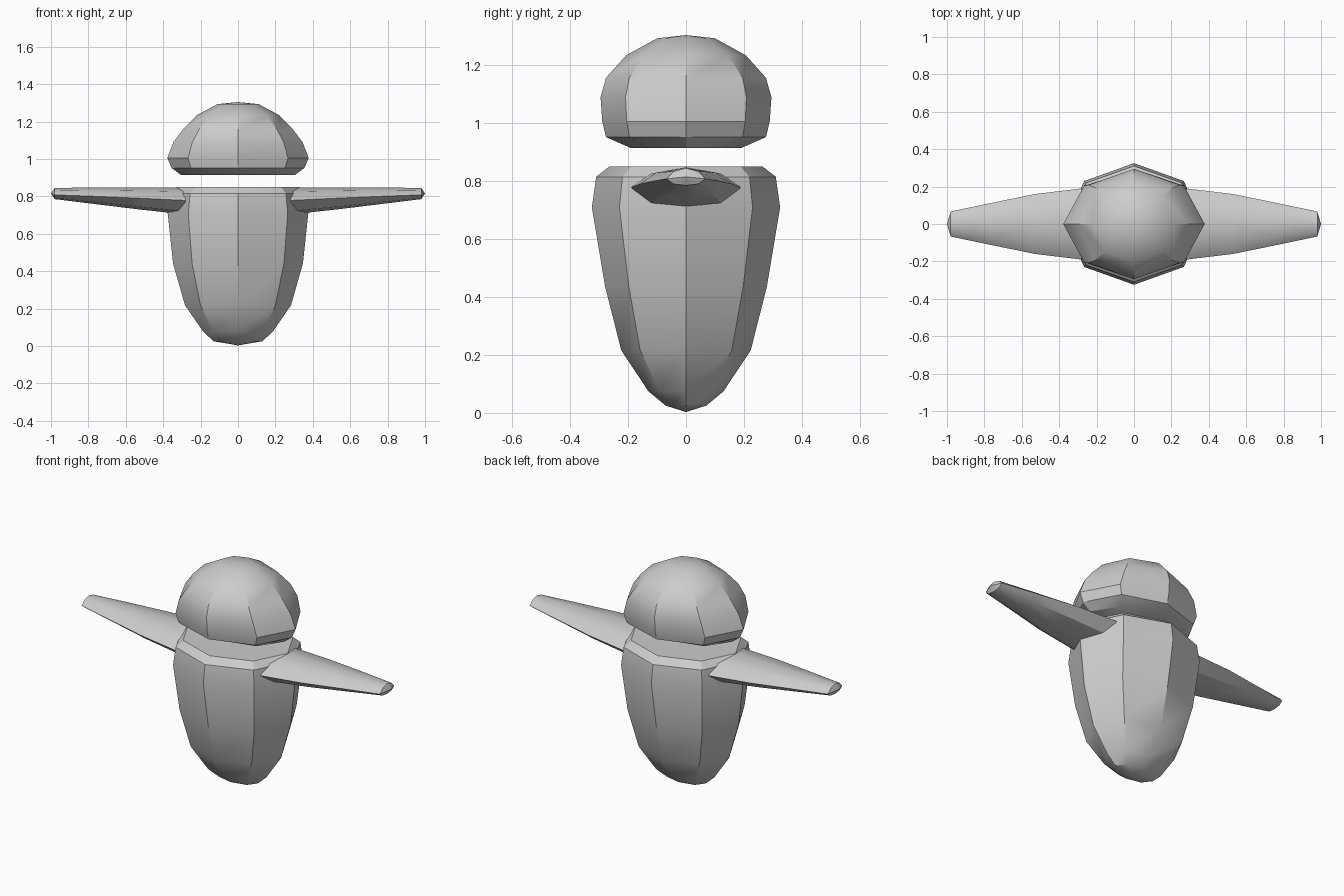
import bpy, bmesh, math

if "Cube" in bpy.data.objects:
    bpy.data.objects.remove(bpy.data.objects["Cube"])


def finish(name, bm):
    bmesh.ops.recalc_face_normals(bm, faces=bm.faces)
    me = bpy.data.meshes.new(name)
    bm.to_mesh(me)
    bm.free()
    ob = bpy.data.objects.new(name, me)
    bpy.context.collection.objects.link(ob)
    bpy.ops.object.select_all(action='DESELECT')
    ob.select_set(True)
    bpy.context.view_layer.objects.active = ob
    bpy.ops.object.shade_smooth_by_angle(angle=math.radians(30))
    return ob


def loft(name, rings, start=None, end=None):
    """Skin rings of points; close each end with an apex or a flat cap."""
    bm = bmesh.new()
    loops = [[bm.verts.new(p) for p in ring] for ring in rings]
    n = len(loops[0])
    for a, b in zip(loops, loops[1:]):
        for i in range(n):
            j = (i + 1) % n
            bm.faces.new((a[i], a[j], b[j], b[i]))
    for loop, apex in ((loops[0], start), (loops[-1], end)):
        if apex is None:
            bm.faces.new(loop)
        else:
            tip = bm.verts.new(apex)
            for i in range(n):
                bm.faces.new((loop[i], loop[(i + 1) % n], tip))
    return finish(name, bm)


def octagon(z, rx, ry):
    return [(rx * math.cos(i * math.pi / 4), ry * math.sin(i * math.pi / 4), z)
            for i in range(8)]


# body: tapered octagonal egg with a flat top (z, half width, half depth)
body = [(.025, .13, .07), (.075, .185, .13), (.217, .283, .224), (.44, .347, .28),
        (.71, .376, .325), (.815, .362, .31), (.85, .326, .265)]
loft("body", [octagon(*r) for r in body], start=(0, 0, .003))

# head: floating octagonal dome with a flat underside
head = [(.914, .305, .19), (.952, .355, .276), (1.005, .378, .289), (1.09, .345, .295),
        (1.157, .295, .276), (1.234, .22, .207), (1.293, .11, .1)]
loft("head", [octagon(*r) for r in head], end=(0, 0, 1.304))


# arms: flat tapering octagonal fins (x, half width, side z, top z, bottom z)
def fin(x, w, mid, top, low):
    up, dn = top - mid, low - mid
    section = [(1, 0), (.64, .68 * up), (0, up), (-.64, .68 * up),
               (-1, 0), (-.64, .76 * dn), (0, dn), (.64, .76 * dn)]
    return [(x, w * y, mid + z) for y, z in section]


arm = [(.28, .19, .778, .848, .703), (.53, .16, .79, .848, .73),
       (.76, .113, .80, .847, .758), (.98, .067, .808, .845, .785)]
for side, name in ((1, "right_arm"), (-1, "left_arm")):
    loft(name, [fin(side * x, *r) for x, *r in arm], end=(side * 1.0, 0, .815))
